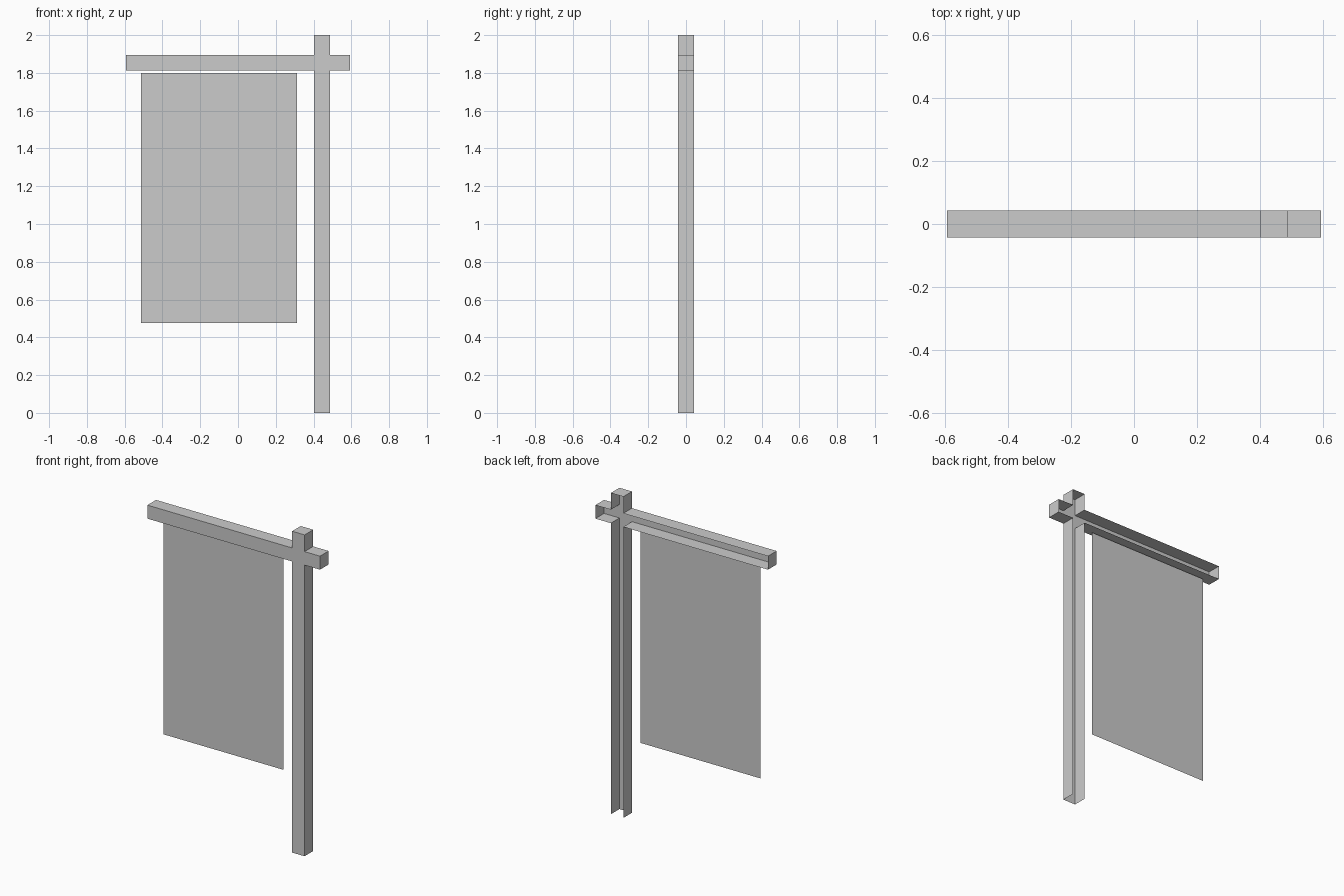
import bpy, bmesh

if "Cube" in bpy.data.objects:
    bpy.data.objects.remove(bpy.data.objects["Cube"])

D = 0.0425                      # half depth of post and beam
BX = 0.594                      # beam half length
PL, PR = 0.402, 0.488           # post left / right
ZB, ZT, TOP = 1.812, 1.896, 2.0  # beam bottom / top, post top


def make_object(name, bm):
    mesh = bpy.data.meshes.new(name)
    bm.to_mesh(mesh)
    bm.free()
    obj = bpy.data.objects.new(name, mesh)
    bpy.context.collection.objects.link(obj)
    return obj


# Post and crossbeam: one hollow cross-shaped shell, open at the back and foot
outline = [(PL, 0), (PR, 0), (PR, ZB), (BX, ZB), (BX, ZT), (PR, ZT),
           (PR, TOP), (PL, TOP), (PL, ZT), (-BX, ZT), (-BX, ZB), (PL, ZB)]
bm = bmesh.new()
front = [bm.verts.new((x, -D, z)) for x, z in outline]
back = [bm.verts.new((x, D, z)) for x, z in outline]
bm.faces.new(front)
n = len(outline)
for i in range(1, n):           # skip edge 0, the open foot
    j = (i + 1) % n
    bm.faces.new((front[j], front[i], back[i], back[j]))
make_object("post_and_crossbeam", bm)

# Hanging banner: single flat sheet in the middle of the depth
bm = bmesh.new()
bm.faces.new([bm.verts.new((x, 0, z)) for x, z in
              [(-0.513, 0.475), (0.313, 0.475), (0.313, 1.8), (-0.513, 1.8)]])
make_object("banner", bm)
